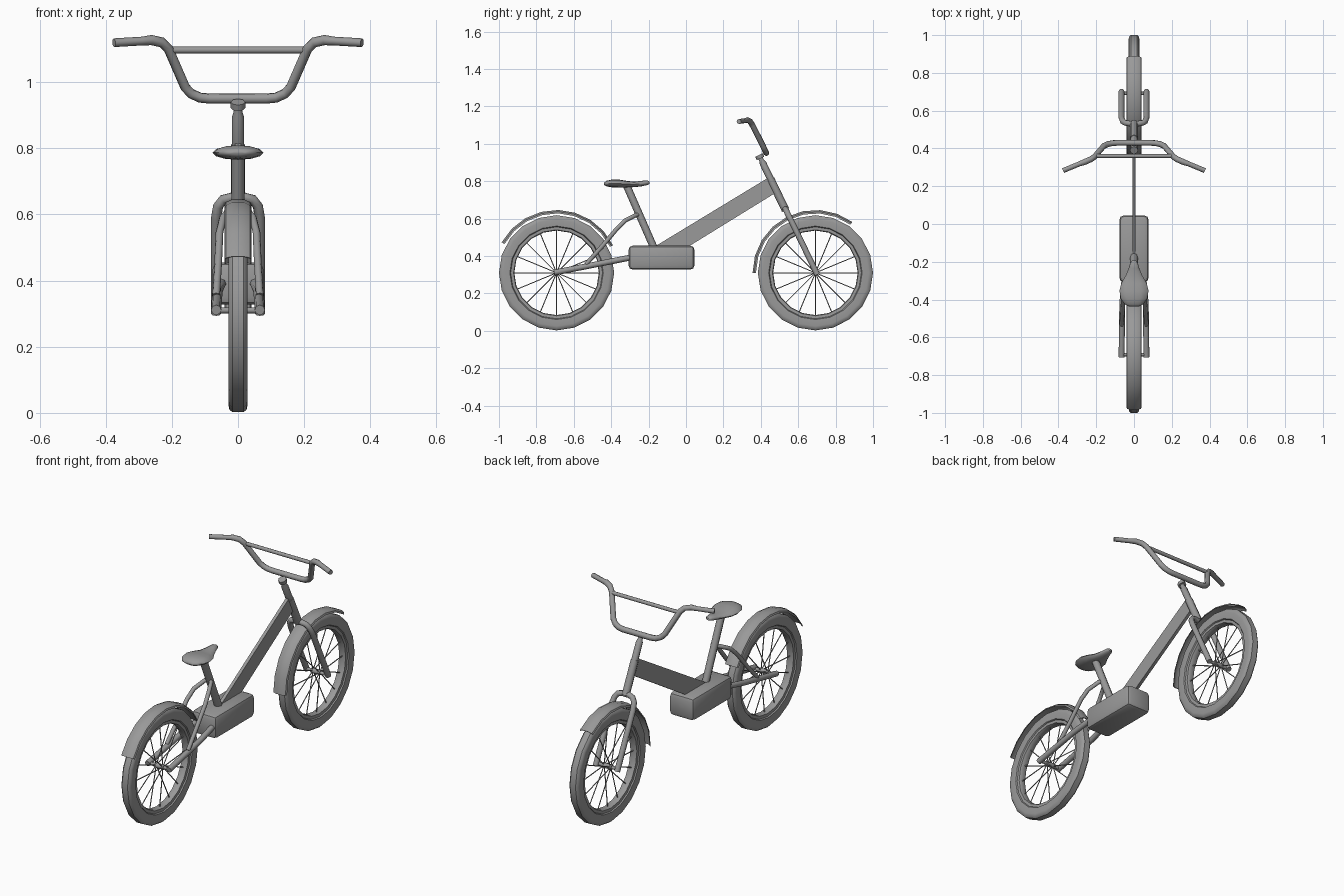
import bpy, bmesh, math
from mathutils import Vector

if "Cube" in bpy.data.objects:
    bpy.data.objects.remove(bpy.data.objects["Cube"])

grey = bpy.data.materials.new("frame_grey")
grey.diffuse_color = (0.32, 0.32, 0.32, 1)
grey.use_nodes = True
grey.node_tree.nodes["Principled BSDF"].inputs["Base Color"].default_value = grey.diffuse_color


def finish(obj, angle=35):
    obj.data.materials.clear()
    obj.data.materials.append(grey)
    bpy.ops.object.select_all(action='DESELECT')
    obj.select_set(True)
    bpy.context.view_layer.objects.active = obj
    bpy.ops.object.shade_smooth_by_angle(angle=math.radians(angle))
    return obj


def from_bmesh(name, bm, angle=35):
    bmesh.ops.recalc_face_normals(bm, faces=bm.faces)
    me = bpy.data.meshes.new(name)
    bm.to_mesh(me)
    bm.free()
    obj = bpy.data.objects.new(name, me)
    bpy.context.collection.objects.link(obj)
    return finish(obj, angle)


def tube(name, paths, radius, res=2, scales=None):
    """Round capped tubes along one or more point paths."""
    cu = bpy.data.curves.new(name, 'CURVE')
    cu.dimensions = '3D'
    cu.bevel_depth = radius
    cu.bevel_resolution = res
    cu.use_fill_caps = True
    for pts in paths:
        sp = cu.splines.new('POLY')
        sp.points.add(len(pts) - 1)
        for i, p in enumerate(pts):
            sp.points[i].co = (*p, 1)
            sp.points[i].radius = scales[i] if scales else 1
    obj = bpy.data.objects.new(name, cu)
    bpy.context.collection.objects.link(obj)
    bpy.ops.object.select_all(action='DESELECT')
    obj.select_set(True)
    bpy.context.view_layer.objects.active = obj
    bpy.ops.object.convert(target='MESH')
    return finish(bpy.context.object, 50)


def mirror_x(pts):
    return [(-x, y, z) for x, y, z in pts]


def loft(name, rings, closed_rings=True, loop=False, caps=False, angle=35):
    """Skin a list of equal-length rings."""
    bm = bmesh.new()
    vs = [[bm.verts.new(p) for p in r] for r in rings]
    n = len(rings[0])
    for i in range(len(vs) if loop else len(vs) - 1):
        a, b = vs[i], vs[(i + 1) % len(vs)]
        for j in range(n if closed_rings else n - 1):
            k = (j + 1) % n
            bm.faces.new((a[j], a[k], b[k], b[j]))
    if caps:
        bm.faces.new(vs[0])
        bm.faces.new(vs[-1])
    return from_bmesh(name, bm, angle)


def arc_rings(profile, cy, start, end, steps):
    """Place an (x, radius) profile around a wheel centre."""
    rings = []
    for i in range(steps):
        a = math.radians(start + (end - start) * i / (steps - 1))
        rings.append([(x, cy + r * math.cos(a), AXLE_Z + r * math.sin(a)) for x, r in profile])
    return rings


AXLE_Z, REAR, FRONT = 0.31, -0.692, 0.692


def both_sides(half):
    return half + [(-x, r) for x, r in reversed(half)]


tyre = both_sides([(0.017, 0.308), (0.026, 0.3), (0.029, 0.285), (0.027, 0.25), (0.02, 0.245)])
rim = both_sides([(0.021, 0.248), (0.02, 0.23), (0.012, 0.226)])
fender = both_sides([(0.041, 0.318), (0.037, 0.327), (0.018, 0.336)]) \
    + [(-0.018, 0.332), (-0.034, 0.324), (-0.038, 0.317), (0.038, 0.317), (0.034, 0.324), (0.018, 0.332)]
# open channel under the fender: split off the bridging edge by ordering the ring as a U
fender = fender[:6] + [(-0.038, 0.318), (-0.034, 0.324), (-0.017, 0.332),
                       (0.017, 0.332), (0.034, 0.324), (0.038, 0.318)]

# Wheels, spokes, hubs and fenders
for tag, cy, f0, f1 in (("rear", REAR, 26, 151), ("front", FRONT, 54, 180)):
    loft(tag + "_tyre", arc_rings(tyre, cy, 0, 342, 20), loop=True, angle=40)
    loft(tag + "_rim", arc_rings(rim, cy, 0, 342, 20), loop=True, angle=40)
    spokes = []
    for i in range(16):
        a = i * math.tau / 16
        c, s, x = math.cos(a), math.sin(a), 0.02 * (-1) ** i
        spokes.append([(x, cy + 0.008 * c, AXLE_Z + 0.008 * s),
                       (0, cy + 0.232 * c, AXLE_Z + 0.232 * s)])
    tube(tag + "_spokes", spokes, 0.0028, 1)
    tube(tag + "_axle", [[(-0.07, cy, AXLE_Z), (0.07, cy, AXLE_Z)]], 0.009)
    tube(tag + "_hub", [[(-0.028, cy, AXLE_Z), (0.028, cy, AXLE_Z)]], 0.014)
    loft(tag + "_fender", arc_rings(fender, cy, f0, f1, 9), caps=True, angle=40)

# Front fork: one hoop over the wheel
leg = [(0.066, 0.702, 0.3), (0.066, 0.562, 0.59), (0.06, 0.544, 0.625),
       (0.045, 0.535, 0.645), (0.02, 0.531, 0.651)]
tube("fork", [leg + mirror_x(leg[::-1])], 0.0155)

# Steering column with narrowed stem and clamp
axis = lambda z: (0, 0.53 - (z - 0.65) * 0.483, z)
tube("head_tube", [[axis(0.645), axis(0.81)]], 0.021)
tube("steerer", [[axis(z) for z in (0.8, 0.895, 0.91, 0.935)]], 0.0185, 2, (1, 1, 0.7, 0.7))
tube("bar_clamp", [[axis(0.922), axis(0.94)]], 0.022)

# Handlebar and crossbar
bar = [(-0.375, 0.283, 1.119), (-0.29, 0.318, 1.124), (-0.262, 0.328, 1.127), (-0.23, 0.342, 1.12),
       (-0.21, 0.355, 1.1), (-0.16, 0.413, 0.985), (-0.142, 0.422, 0.965),
       (-0.115, 0.428, 0.953), (-0.085, 0.43, 0.95)]
tube("handlebar", [bar + mirror_x(bar[::-1])], 0.0155, 2,
     [0.85] * 2 + [1] * 14 + [0.85] * 2)
tube("crossbar", [[(-0.207, 0.36, 1.097), (0.207, 0.36, 1.097)]], 0.0105)

# Flat main beam
beam = [(-0.168, 0.45), (0.447, 0.823), (0.48, 0.738), (0.013, 0.45)]
loft("main_beam", [[(x, y, z) for y, z in beam] for x in (-0.009, 0.009)], caps=True)

# Battery case with bevelled edges
bpy.ops.mesh.primitive_cube_add(size=1, location=(0, -0.131, 0.391))
case = bpy.context.object
case.name = "battery_case"
case.scale = (0.154, 0.352, 0.128)
bpy.ops.object.transform_apply(location=False)
bev = case.modifiers.new("bevel", 'BEVEL')
bev.width, bev.segments = 0.022, 2
bpy.ops.object.modifier_apply(modifier="bevel")
finish(case, 30)

# Seat post and rear stays
tube("seat_post", [[(0, -0.17, 0.44), (0, -0.318, 0.778)]], 0.02)
chain = [(0.05, -0.29, 0.393), (0.062, -0.42, 0.367), (0.066, -0.705, 0.311)]
tube("chain_stays", [chain, mirror_x(chain)], 0.0155)
stay = [(0.066, -0.535, 0.355), (0.06, -0.45, 0.45), (0.056, -0.37, 0.545),
        (0.045, -0.325, 0.59), (0.02, -0.265, 0.62), (0.0, -0.25, 0.622)]
tube("seat_stays", [stay + mirror_x(stay[-2::-1])], 0.0115)

# Saddle: lofted lens sections (y, half width, edge z, rise, drop)
sections = [(-0.438, 0.025, 0.786, 0.006, 0.006), (-0.425, 0.05, 0.787, 0.015, 0.015),
            (-0.395, 0.07, 0.788, 0.021, 0.021), (-0.355, 0.077, 0.787, 0.021, 0.022),
            (-0.315, 0.068, 0.784, 0.017, 0.018), (-0.275, 0.045, 0.783, 0.014, 0.015),
            (-0.235, 0.028, 0.787, 0.015, 0.014), (-0.208, 0.021, 0.791, 0.014, 0.012),
            (-0.194, 0.011, 0.792, 0.006, 0.006)]
rings = []
for y, w, z, up, down in sections:
    ring = []
    for i in range(12):
        a = i * math.tau / 12
        s = math.sin(a)
        ring.append((w * math.cos(a), y, z + s * (up if s > 0 else down)))
    rings.append(ring)
loft("saddle", rings, caps=True, angle=60)
